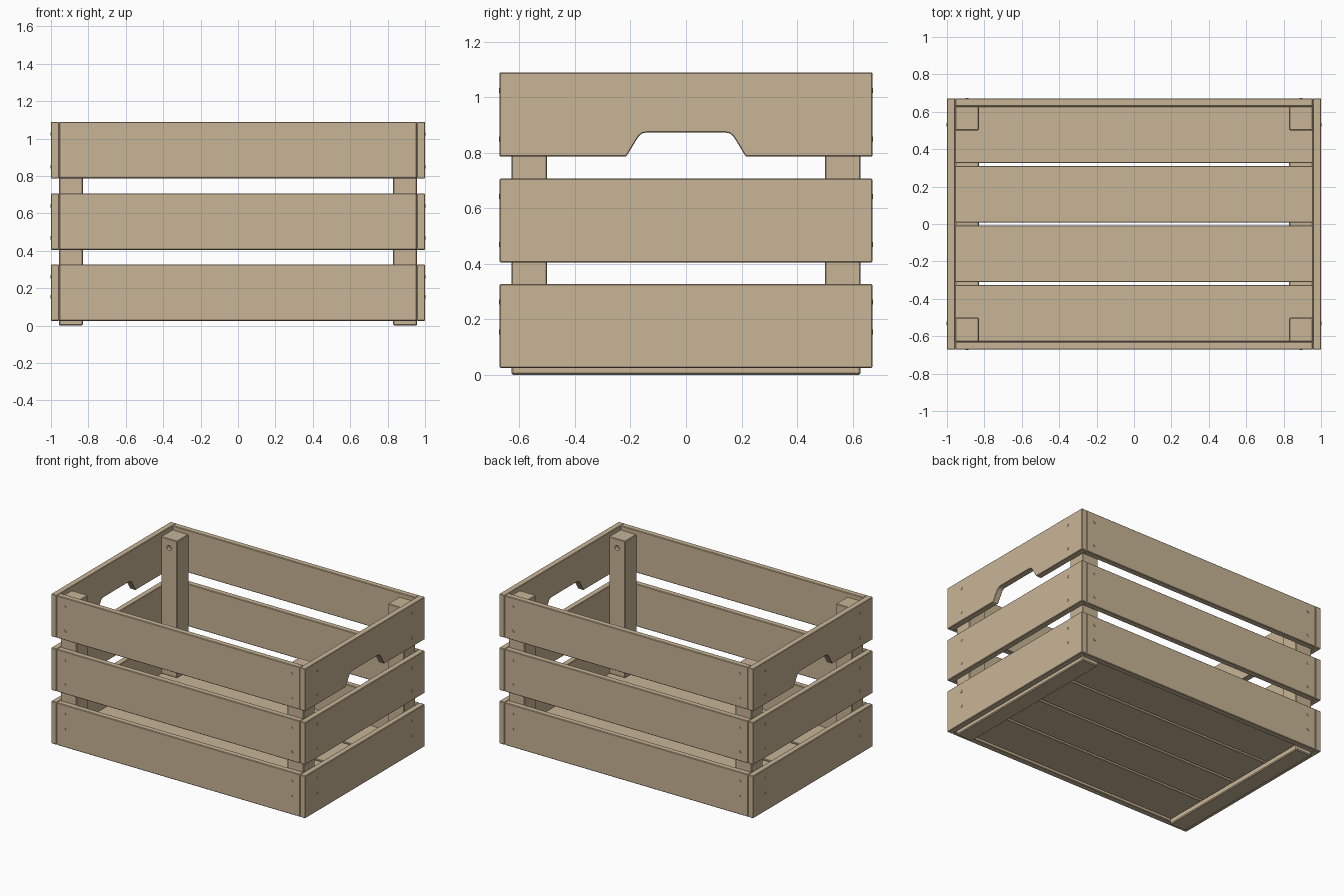
import bpy, bmesh, math
from mathutils import Vector, Matrix

old = bpy.data.objects.get("Cube")
if old:
    bpy.data.objects.remove(old, do_unlink=True)

wood = bpy.data.materials.new("pale_wood")
wood.use_nodes = True
wood.diffuse_color = (0.58, 0.46, 0.305, 1)
wood.node_tree.nodes["Principled BSDF"].inputs["Base Color"].default_value = (0.58, 0.46, 0.305, 1)

LENGTH, DEPTH, THICK = 1.0, 0.672, 0.043     # half length, half depth, board thickness
INNER_X, INNER_Y = LENGTH - THICK, DEPTH - THICK
POST = 0.128
FLOOR_TOP = 2 * THICK
NAIL_X, NAIL_Y = 0.893, 0.53


def finish(bm, name, bevel=0.004):
    bmesh.ops.recalc_face_normals(bm, faces=bm.faces)
    mesh = bpy.data.meshes.new(name)
    bm.to_mesh(mesh)
    bm.free()
    mesh.materials.append(wood)
    obj = bpy.data.objects.new(name, mesh)
    bpy.context.collection.objects.link(obj)
    if bevel:
        mod = obj.modifiers.new("soft_edges", "BEVEL")
        mod.width = bevel
        mod.segments = 1
        mod.limit_method = "ANGLE"
        mod.angle_limit = math.radians(40)
    return obj


def box(name, low, high, bevel=0.004):
    low, high = Vector(low), Vector(high)
    bm = bmesh.new()
    bmesh.ops.create_cube(bm, size=1)
    bmesh.ops.scale(bm, vec=high - low, verts=bm.verts)
    bmesh.ops.translate(bm, vec=(low + high) / 2, verts=bm.verts)
    return finish(bm, name, bevel)


def rod(name, centre, axis, radius, depth):
    bm = bmesh.new()
    turn = Vector((0, 0, 1)).rotation_difference(Vector(axis)).to_matrix().to_4x4()
    bmesh.ops.create_cone(bm, cap_ends=True, segments=12, radius1=radius, radius2=radius,
                          depth=depth, matrix=Matrix.Translation(centre) @ turn)
    return finish(bm, name, 0)


def nail(name, centre, axis):
    rod(name, centre, axis, 0.009, 0.005)


def handle_board(name, side, bottom, top):
    # End board with a rounded grip cut out of its lower edge
    half = [(0.215, bottom), (0.178, 0.848), (0.169, 0.861), (0.158, 0.870), (0.143, 0.873)]
    outline = [(DEPTH, top), (DEPTH, bottom)] + half
    outline += [(-y, z) for y, z in reversed(outline)]
    bm = bmesh.new()
    face = bm.faces.new([bm.verts.new((side * INNER_X, y, z)) for y, z in outline])
    grown = bmesh.ops.extrude_face_region(bm, geom=[face])["geom"]
    bmesh.ops.translate(bm, vec=(side * THICK, 0, 0),
                        verts=[v for v in grown if isinstance(v, bmesh.types.BMVert)])
    return finish(bm, name, 0.003)


# Slatted walls with nails
walls = {"bottom": (0.025, 0.327, (0.155, 0.262)),
         "middle": (0.405, 0.707, (0.47, 0.642)),
         "top": (0.787, 1.089, (0.85, 1.025))}
for level, (z0, z1, nail_heights) in walls.items():
    for side, face, end in ((-1, "front", "right"), (1, "back", "left")):
        y0, y1 = sorted((side * INNER_Y, side * DEPTH))
        box(f"{face}_{level}_slat", (-INNER_X, y0, z0), (INNER_X, y1, z1))
        if level == "top":
            handle_board(f"{end}_handle_slat", side, z0, z1)
        else:
            x0, x1 = sorted((side * INNER_X, side * LENGTH))
            box(f"{end}_{level}_slat", (x0, -DEPTH, z0), (x1, DEPTH, z1))
        for z in nail_heights:
            for s in (-1, 1):
                nail(f"{face}_nail", (s * NAIL_X, side * DEPTH, z), (0, 1, 0))
                nail(f"{end}_nail", (side * LENGTH, s * NAIL_Y, z), (1, 0, 0))

# Corner posts with a bored hole near the top
for sx in (-1, 1):
    for sy in (-1, 1):
        xs = sorted((sx * INNER_X, sx * (INNER_X - POST)))
        ys = sorted((sy * INNER_Y, sy * (INNER_Y - POST)))
        post = box("corner_post", (xs[0], ys[0], FLOOR_TOP), (xs[1], ys[1], 1.06))
        cutter = rod("post_hole_cutter", (sx * NAIL_X, sy * (INNER_Y - POST), 0.995),
                     (0, 1, 0), 0.018, 0.06)
        cutter.hide_render = True
        cutter.hide_viewport = True
        cut = post.modifiers.new("bored_hole", "BOOLEAN")
        cut.object = cutter
        cut.operation = "DIFFERENCE"

# Floor boards with nails
gap = 0.016
width = (2 * INNER_Y - 3 * gap) / 4
for i in range(4):
    y = -INNER_Y + i * (width + gap)
    box("floor_board", (-INNER_X, y, THICK), (INNER_X, y + width, FLOOR_TOP), 0.003)
for s in (-1, 1):
    for y in (0.072, 0.246, 0.41):
        for t in (-1, 1):
            nail("floor_nail", (s * NAIL_X, t * y, FLOOR_TOP), (0, 0, 1))

# Cross rails under the floor
for s in (-1, 1):
    xs = sorted((s * INNER_X, s * (INNER_X - POST)))
    box("base_rail", (xs[0], -INNER_Y, 0), (xs[1], INNER_Y, THICK), 0.006)
